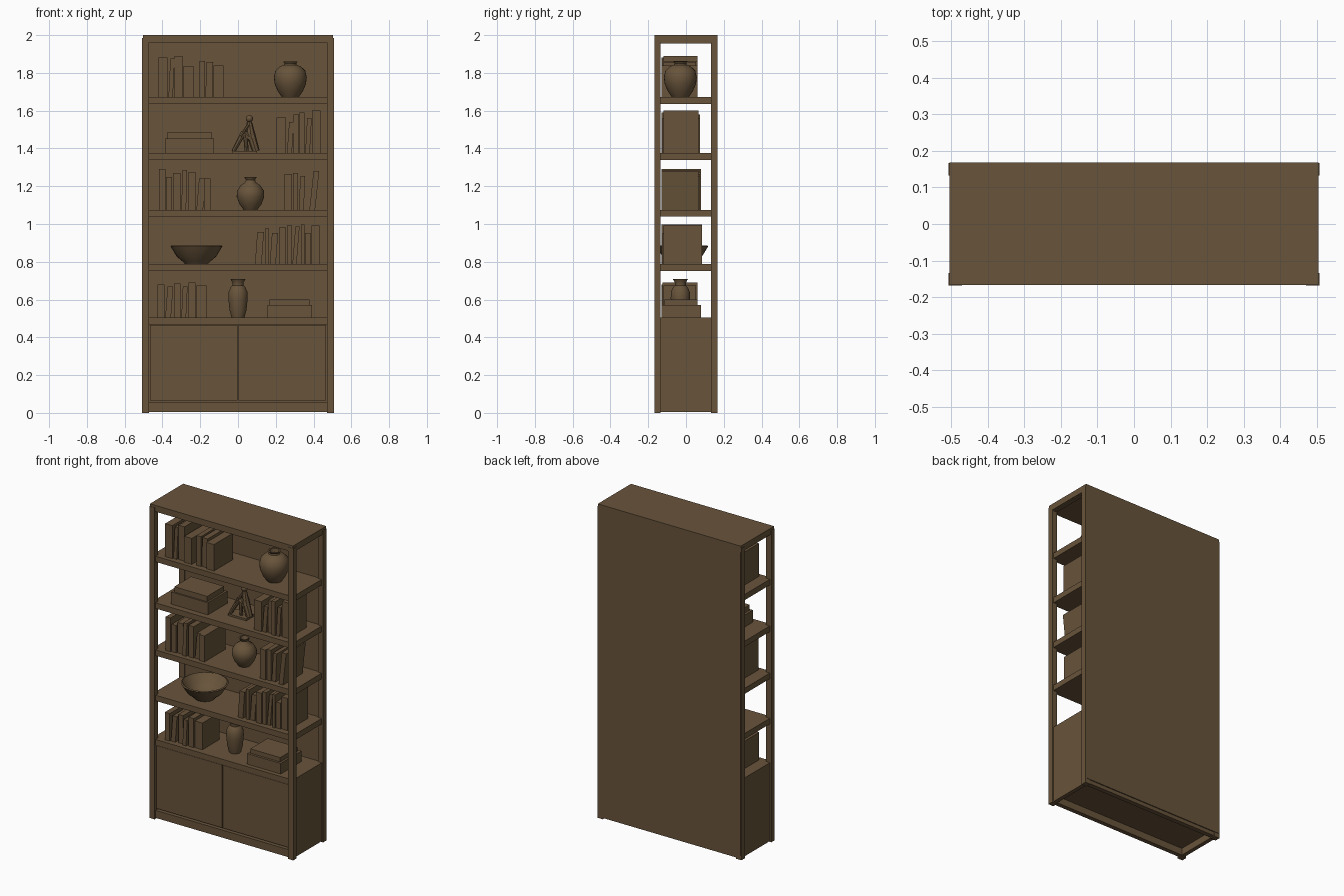
import bpy, bmesh, math
from mathutils import Vector, Matrix

wood = bpy.data.materials.new("brown")
wood.diffuse_color = (0.138, 0.088, 0.043, 1)


def finish(name, bm, smooth=False):
    bmesh.ops.recalc_face_normals(bm, faces=bm.faces)
    me = bpy.data.meshes.new(name)
    bm.to_mesh(me)
    bm.free()
    me.materials.append(wood)
    ob = bpy.data.objects.new(name, me)
    bpy.context.collection.objects.link(ob)
    if smooth:
        bpy.ops.object.select_all(action='DESELECT')
        ob.select_set(True)
        bpy.context.view_layer.objects.active = ob
        bpy.ops.object.shade_smooth_by_angle(angle=math.radians(40))
    return ob


def add_box(bm, x0, x1, y0, y1, z0, z1, lean=0.0):
    """Box between limits; lean shears the top sideways."""
    vs = bmesh.ops.create_cube(bm, size=1)['verts']
    for v in vs:
        x, y, z = v.co + Vector((.5, .5, .5))
        v.co = (x0 + (x1 - x0) * x + lean * z, y0 + (y1 - y0) * y, z0 + (z1 - z0) * z)


def box(name, *lim):
    bm = bmesh.new()
    add_box(bm, *lim)
    return finish(name, bm)


def lathe(name, x, y, z, profile, steps=28):
    """Turned piece from (radius, height) pairs."""
    bm = bmesh.new()
    vs = [bm.verts.new((r, 0, h)) for r, h in profile]
    es = [bm.edges.new(p) for p in zip(vs, vs[1:])]
    bmesh.ops.spin(bm, geom=vs + es, cent=(0, 0, 0), axis=(0, 0, 1),
                   angle=math.tau, steps=steps, use_duplicate=False)
    bmesh.ops.remove_doubles(bm, verts=bm.verts, dist=0.0005)
    bmesh.ops.translate(bm, verts=bm.verts, vec=(x, y, z))
    return finish(name, bm, True)


def add_rod(bm, a, b, r0, r1):
    a, b = Vector(a), Vector(b)
    m = Matrix.Translation((a + b) / 2) @ (b - a).to_track_quat('Z', 'Y').to_matrix().to_4x4()
    bmesh.ops.create_cone(bm, cap_ends=True, segments=8, radius1=r0, radius2=r1,
                          depth=(b - a).length, matrix=m)


def books(name, z, depth, rows):
    """Upright books, each (left, right, height, lean)."""
    bm = bmesh.new()
    for i, (x0, x1, h, lean) in enumerate(rows):
        add_box(bm, x0, x1, -0.13 + 0.006 * (i % 3), depth - 0.008 * (i % 2), z, z + h, lean)
    return finish(name, bm)


# Frame: corner posts, top, back panel
for sx, side in ((-1, "left"), (1, "right")):
    xs = sorted((sx * 0.47, sx * 0.507))
    box(f"front_post_{side}", *xs, -0.168, -0.134, 0, 1.985)
    box(f"back_post_{side}", *xs, 0.132, 0.166, 0, 1.985)
    xi = sorted((sx * 0.472, sx * 0.498))
    box(f"top_side_rail_{side}", *xi, -0.14, 0.14, 1.955, 1.98)
    box(f"base_side_rail_{side}", *xi, -0.14, 0.14, 0.006, 0.056)
    box(f"cabinet_side_{side}", *xi, -0.136, 0.134, 0.056, 0.505)
box("top_board", -0.504, 0.504, -0.166, 0.168, 1.96, 2.0)
box("back_panel", -0.503, 0.503, 0.14, 0.168, 0.03, 1.97)

# Shelves and cabinet
TOPS = [0.505, 0.787, 1.075, 1.375, 1.672]
for i, t in enumerate(TOPS):
    box(f"shelf_{i + 1}", -0.497, 0.497, -0.158, 0.142, t - 0.036, t)
box("base_front_rail", -0.472, 0.472, -0.158, -0.13, 0.006, 0.054)
box("base_back_rail", -0.472, 0.472, 0.132, 0.162, 0.006, 0.054)
box("cabinet_floor", -0.475, 0.475, -0.134, 0.142, 0.05, 0.07)
box("cabinet_backing", -0.475, 0.475, -0.135, -0.128, 0.06, 0.48)
box("door_left", -0.466, -0.003, -0.155, -0.135, 0.066, 0.466)
box("door_right", 0.003, 0.466, -0.155, -0.135, 0.066, 0.466)

# Books on each shelf
books("books_top", TOPS[4], 0.062, [
    (-.422, -.372, .21, 0), (-.368, -.345, .205, .01), (-.335, -.295, .218, 0),
    (-.288, -.235, .165, 0), (-.205, -.175, .19, 0), (-.172, -.135, .185, .004),
    (-.13, -.078, .168, 0)])
books("books_upper_right", TOPS[3], 0.075, [
    (.203, .255, .19, 0), (.259, .285, .165, .012), (.295, .322, .205, 0),
    (.326, .352, .215, 0), (.356, .38, .185, .01), (.393, .436, .225, 0)])
books("books_middle_left", TOPS[2], 0.08, [
    (-.418, -.385, .215, 0), (-.38, -.35, .175, 0), (-.345, -.305, .195, 0),
    (-.3, -.275, .21, .006), (-.262, -.225, .2, 0), (-.22, -.185, .165, .014),
    (-.18, -.145, .165, 0)])
books("books_middle_right", TOPS[2], 0.075, [
    (.246, .285, .19, 0), (.29, .318, .195, 0), (.322, .348, .18, .008),
    (.378, .408, .205, .022)])
books("books_lower_right", TOPS[1], 0.085, [
    (.09, .125, .17, .012), (.143, .165, .19, 0), (.168, .2, .165, .012),
    (.217, .255, .195, 0), (.26, .285, .205, 0), (.288, .31, .2, .016),
    (.333, .352, .21, 0), (.356, .385, .165, 0), (.39, .432, .205, 0)])
books("books_bottom_left", TOPS[0], 0.06, [
    (-.425, -.39, .175, 0), (-.385, -.355, .165, .012), (-.338, -.305, .18, 0),
    (-.3, -.275, .165, .008), (-.262, -.225, .185, 0), (-.22, -.168, .17, 0)])

# Flat stacks
box("stack_upper_lower_book", -.387, -.128, -.12, .075, TOPS[3], 1.452)
box("stack_upper_upper_book", -.372, -.14, -.11, .06, 1.452, 1.486)
box("stack_bottom_lower_book", .155, .392, -.13, .08, TOPS[0], .572)
box("stack_bottom_upper_book", .167, .378, -.115, .06, .572, .6)

# Vases and bowl
lathe("round_vase_top", .277, -.03, TOPS[4], [
    (0, 0), (.045, 0), (.066, .03), (.083, .07), (.087, .105), (.079, .14),
    (.055, .163), (.034, .17), (.031, .178), (.038, .188), (.028, .188),
    (.024, .165), (0, .16)])
lathe("round_vase_middle", .066, -.03, TOPS[2], [
    (0, 0), (.036, 0), (.058, .03), (.073, .07), (.071, .1), (.052, .13),
    (.028, .146), (.024, .158), (.033, .174), (.025, .174), (.018, .15), (0, .145)])
lathe("tall_vase_bottom", 0, -.03, TOPS[0], [
    (0, 0), (.034, 0), (.045, .04), (.051, .1), (.05, .135), (.039, .16),
    (.029, .17), (.029, .185), (.04, .203), (.032, .203), (.022, .17), (0, .16)])
lathe("bowl", -.22, -.02, TOPS[1], [
    (0, 0), (.06, 0), (.07, .012), (.104, .04), (.138, .096), (.13, .1),
    (.096, .05), (.06, .022), (0, .018)])

# Small seated sculpture
bm = bmesh.new()
z = TOPS[3]
add_box(bm, -.03, .1, -.06, .02, z, z + .012)
add_rod(bm, (-.025, -.04, z + .01), (.03, -.03, z + .11), .011, .015)
add_rod(bm, (.03, -.03, z + .11), (.075, -.02, z + .07), .015, .02)
add_rod(bm, (.095, -.02, z + .01), (.065, -.02, z + .11), .02, .024)
add_rod(bm, (.07, -.02, z + .08), (.06, -.02, z + .165), .026, .014)
add_rod(bm, (.055, -.03, z + .15), (.015, -.045, z + .09), .009, .007)
add_rod(bm, (.04, -.03, z + .1), (.045, -.03, z + .01), .013, .01)
bmesh.ops.create_icosphere(bm, subdivisions=2, radius=.02,
                           matrix=Matrix.Translation((.06, -.02, z + .183)))
finish("sculpture", bm, True)
